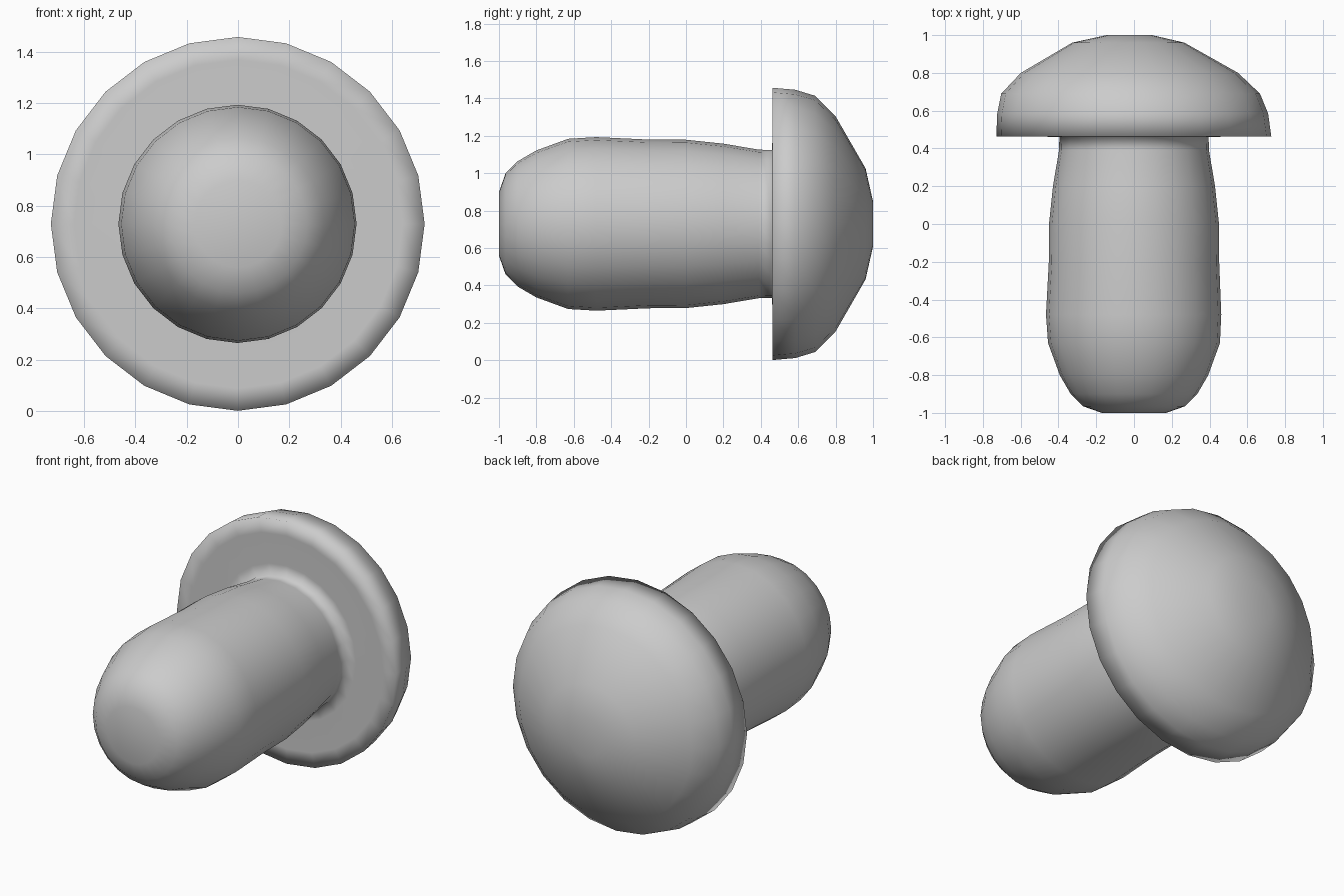
import bpy, bmesh, math

if "Cube" in bpy.data.objects:
    bpy.data.objects.remove(bpy.data.objects["Cube"])

SIDES = 24
AXIS_Z = 0.729

# Lathe profile along y: (y, radius, sideways drift of the ring centre)
stem = [(-1.0, 0.17, 0), (-0.965, 0.27, 0), (-0.90, 0.335, 0), (-0.80, 0.393, 0),
        (-0.63, 0.455, 0), (-0.48, 0.464, -0.002), (-0.20, 0.451, 0), (0.0, 0.450, 0),
        (0.20, 0.429, 0), (0.39, 0.397, 0)]
underside = [(0.46, 0.395, 0), (0.462, 0.46, 0), (0.462, 0.64, 0)]
cap = [(0.462, 0.728, -0.001), (0.585, 0.717, -0.007), (0.69, 0.685, -0.018),
       (0.80, 0.575, -0.024), (0.96, 0.297, -0.03), (1.0, 0.12, -0.025)]


def lathe(name, profile):
    bm = bmesh.new()
    rings = []
    for y, r, dx in profile:
        rings.append([bm.verts.new((dx + r * math.sin(math.tau * i / SIDES), y,
                                    AXIS_Z + r * math.cos(math.tau * i / SIDES)))
                      for i in range(SIDES)])
    for a, b in zip(rings, rings[1:]):
        for i in range(SIDES):
            j = (i + 1) % SIDES
            bm.faces.new((a[i], a[j], b[j], b[i]))
    # Flat discs closing both ends
    bm.faces.new(rings[0])
    bm.faces.new(rings[-1])
    bmesh.ops.recalc_face_normals(bm, faces=bm.faces)
    for f in bm.faces:
        f.smooth = True
    mesh = bpy.data.meshes.new(name)
    bm.to_mesh(mesh)
    bm.free()
    obj = bpy.data.objects.new(name, mesh)
    bpy.context.collection.objects.link(obj)
    return obj


# Stem and domed cap form one continuous smooth surface
lathe("stem_and_cap", stem + underside + cap)
